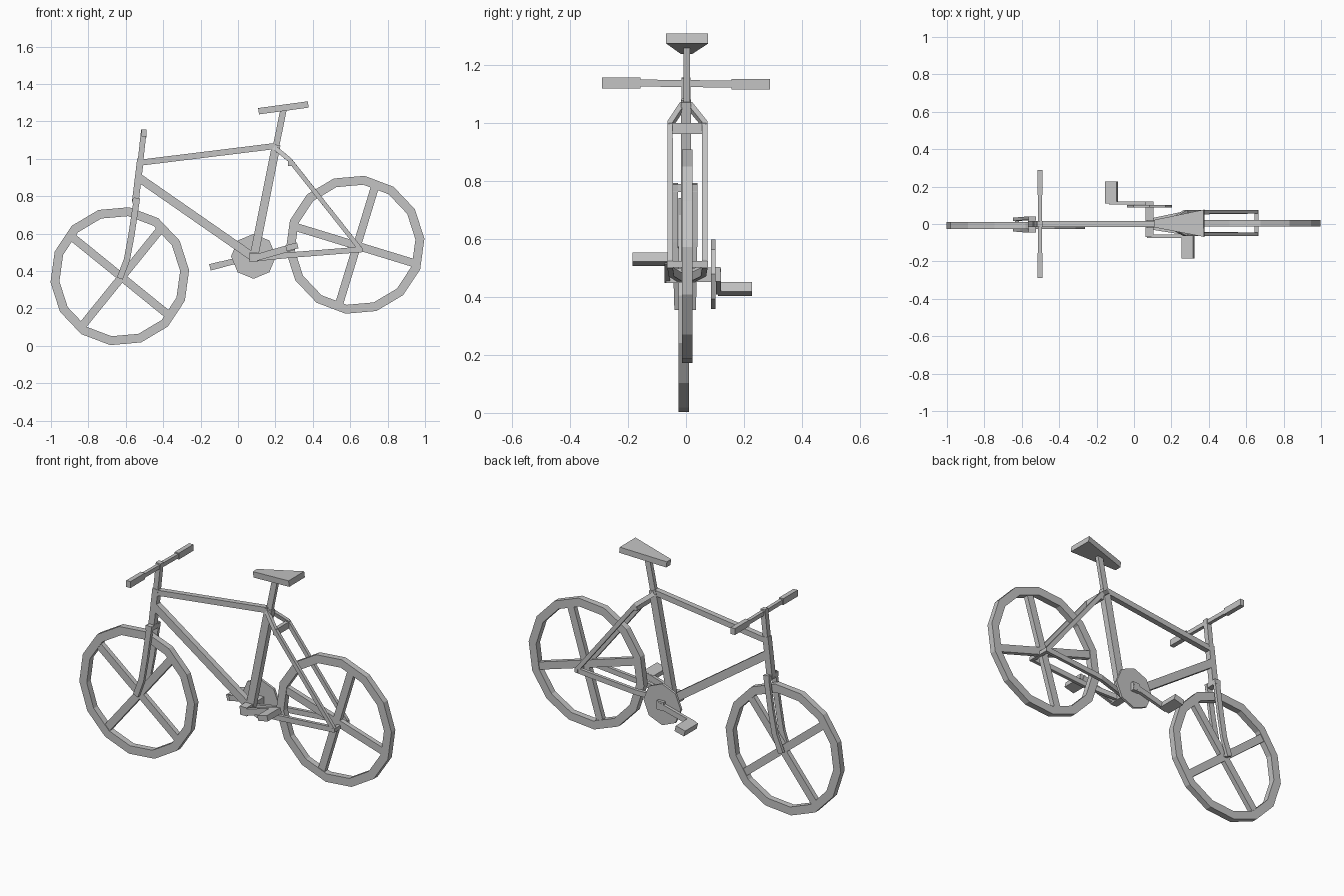
import bpy, bmesh
from math import cos, sin, radians, tau
from mathutils import Vector

cube = bpy.data.objects.get("Cube")
if cube:
    bpy.data.objects.remove(cube, do_unlink=True)

grey = bpy.data.materials.new("light_grey")
grey.use_nodes = True
COLOUR = (0.55, 0.55, 0.55, 1)
grey.diffuse_color = COLOUR
grey.node_tree.nodes["Principled BSDF"].inputs["Base Color"].default_value = COLOUR


def finish(name, bm):
    bmesh.ops.recalc_face_normals(bm, faces=bm.faces)
    mesh = bpy.data.meshes.new(name)
    bm.to_mesh(mesh)
    bm.free()
    mesh.materials.append(grey)
    obj = bpy.data.objects.new(name, mesh)
    bpy.context.collection.objects.link(obj)
    return obj


def bar(name, points, width, depth, ref=(0, 1, 0)):
    """Rectangular bar along a path; width runs along ref, and may vary per point."""
    pts = [Vector(p) for p in points]
    widths = width if isinstance(width, tuple) else (width,) * len(pts)
    bm = bmesh.new()
    rings = []
    for i, p in enumerate(pts):
        before = (p - pts[i - 1]).normalized() if i else Vector()
        after = (pts[i + 1] - p).normalized() if i < len(pts) - 1 else Vector()
        t = (before + after).normalized()
        side = (Vector(ref) - t * t.dot(Vector(ref))).normalized()
        up = t.cross(side)
        rings.append([bm.verts.new(p + side * a * widths[i] / 2 + up * b * depth / 2)
                      for a, b in ((1, 1), (-1, 1), (-1, -1), (1, -1))])
    for r, s in zip(rings, rings[1:]):
        for k in range(4):
            n = (k + 1) % 4
            bm.faces.new((r[k], r[n], s[n], s[k]))
    bm.faces.new(rings[0])
    bm.faces.new(rings[-1])
    return finish(name, bm)


def disc(name, centre, radius, thick, sides, phase=0.0, inner=0.0):
    """Polygonal plate facing y, or a ring when inner is set."""
    bm = bmesh.new()
    c = Vector(centre)

    def loop(r, y):
        return [bm.verts.new(c + Vector((r * cos(phase + tau * i / sides), y,
                                         r * sin(phase + tau * i / sides))))
                for i in range(sides)]

    loops = [loop(radius, -thick / 2), loop(radius, thick / 2)]
    if inner:
        loops += [loop(inner, thick / 2), loop(inner, -thick / 2)]
        pairs = list(zip(loops, loops[1:] + loops[:1]))
    else:
        bm.faces.new(loops[0])
        bm.faces.new(loops[1])
        pairs = [(loops[0], loops[1])]
    for a, b in pairs:
        for i in range(sides):
            n = (i + 1) % sides
            bm.faces.new((a[i], a[n], b[n], b[i]))
    return finish(name, bm)


# Wheels with two crossing spoke bars each
RADIUS, RIM = 0.372, 0.048
for name, centre, tilt in (("front", Vector((-0.632, -0.008, 0.372)), 51),
                           ("rear", Vector((0.626, 0.004, 0.54)), 73)):
    disc(name + "_wheel_rim", centre, RADIUS, 0.036, 14, radians(5), RADIUS - RIM)
    for i in range(2):
        a = radians(tilt + 90 * i)
        d = Vector((cos(a), 0, sin(a))) * (RADIUS - RIM * 0.8)
        hub = centre + Vector((0.01, 0, -0.005))
        bar(f"{name}_spoke_{i + 1}", (hub - d, hub + d), 0.028, 0.043)

# Frame tubes
bar("top_tube", ((-0.515, 0, 0.98), (0.2, 0, 1.068)), 0.032, 0.032)
bar("down_tube", ((-0.525, 0, 0.895), (0.08, 0, 0.475)), 0.034, 0.045)
bar("seat_tube", ((0.205, 0, 1.075), (0.083, 0, 0.465)), 0.036, 0.045)
bar("head_tube", ((-0.521, 0, 1.0), (-0.549, 0, 0.77)), 0.034, 0.036)
bar("seat_post", ((0.2, 0.002, 1.05), (0.245, 0.003, 1.27)), 0.022, 0.034)

# Paired stays and fork blades
for side, s in (("left", 1), ("right", -1)):
    off = 0.005
    bar(side + "_seat_stay", ((0.195, 0.012 * s, 1.06), (0.275, off + 0.06 * s, 0.995),
                              (0.655, off + 0.06 * s, 0.515)), 0.019, 0.024)
    bar(side + "_chain_stay", ((0.08, 0.018 * s, 0.465), (0.28, off + 0.055 * s, 0.485),
                               (0.66, off + 0.06 * s, 0.515)), 0.019, 0.03)
    bar(side + "_fork_blade", ((-0.54, 0.033 * s - 0.003, 0.79), (-0.57, 0.033 * s - 0.003, 0.59),
                               (-0.594, 0.031 * s - 0.003, 0.46),
                               (-0.632, 0.028 * s - 0.003, 0.36)), 0.018, 0.033)
bar("seat_stay_bridge", ((0.278, -0.06, 0.98), (0.278, 0.07, 0.98)), 0.022, 0.038, (1, 0, 0))
bar("rear_axle", ((0.655, -0.065, 0.512), (0.655, 0.075, 0.512)), 0.022, 0.022, (1, 0, 0))
bar("fork_crown", ((-0.545, -0.045, 0.775), (-0.545, 0.04, 0.775)), 0.036, 0.028, (1, 0, 0))
bar("front_axle", ((-0.625, -0.038, 0.37), (-0.625, 0.034, 0.37)), 0.02, 0.02, (1, 0, 0))

# Handlebar, stem and grips
bar("stem", ((-0.503, 0, 1.155), (-0.522, 0, 0.98)), 0.03, 0.03)
bar("handlebar", ((-0.503, -0.17, 1.137), (-0.503, 0.17, 1.133)), 0.02, 0.024, (1, 0, 0))
for side, s in (("left", 1), ("right", -1)):
    z = 1.135 - 0.002 * s
    bar(side + "_grip", ((-0.503, 0.156 * s, z), (-0.503, 0.289 * s, z)),
        0.027, 0.037, (1, 0, 0))

# Saddle, narrow at the nose and wide at the back
bar("saddle", ((0.11, 0.002, 1.254), (0.375, 0.004, 1.29)), (0.04, 0.145), 0.034)

# Chainring, cranks and pedals
disc("chainring", (0.083, 0.094, 0.478), 0.12, 0.014, 8)
bar("bottom_bracket", ((0.083, -0.07, 0.472), (0.083, 0.12, 0.478)), 0.045, 0.05, (1, 0, 0))
bar("left_crank", ((0.1, 0.112, 0.482), (-0.13, 0.112, 0.424)), 0.018, 0.032)
bar("left_pedal", ((-0.12, 0.11, 0.427), (-0.12, 0.228, 0.427)), 0.062, 0.034, (1, 0, 0.25))
bar("right_crank", ((0.075, -0.065, 0.465), (0.3, -0.065, 0.53)), 0.019, 0.036)
bar("right_pedal", ((0.288, -0.06, 0.529), (0.288, -0.185, 0.529)), 0.064, 0.032, (1, 0, 0.25))
